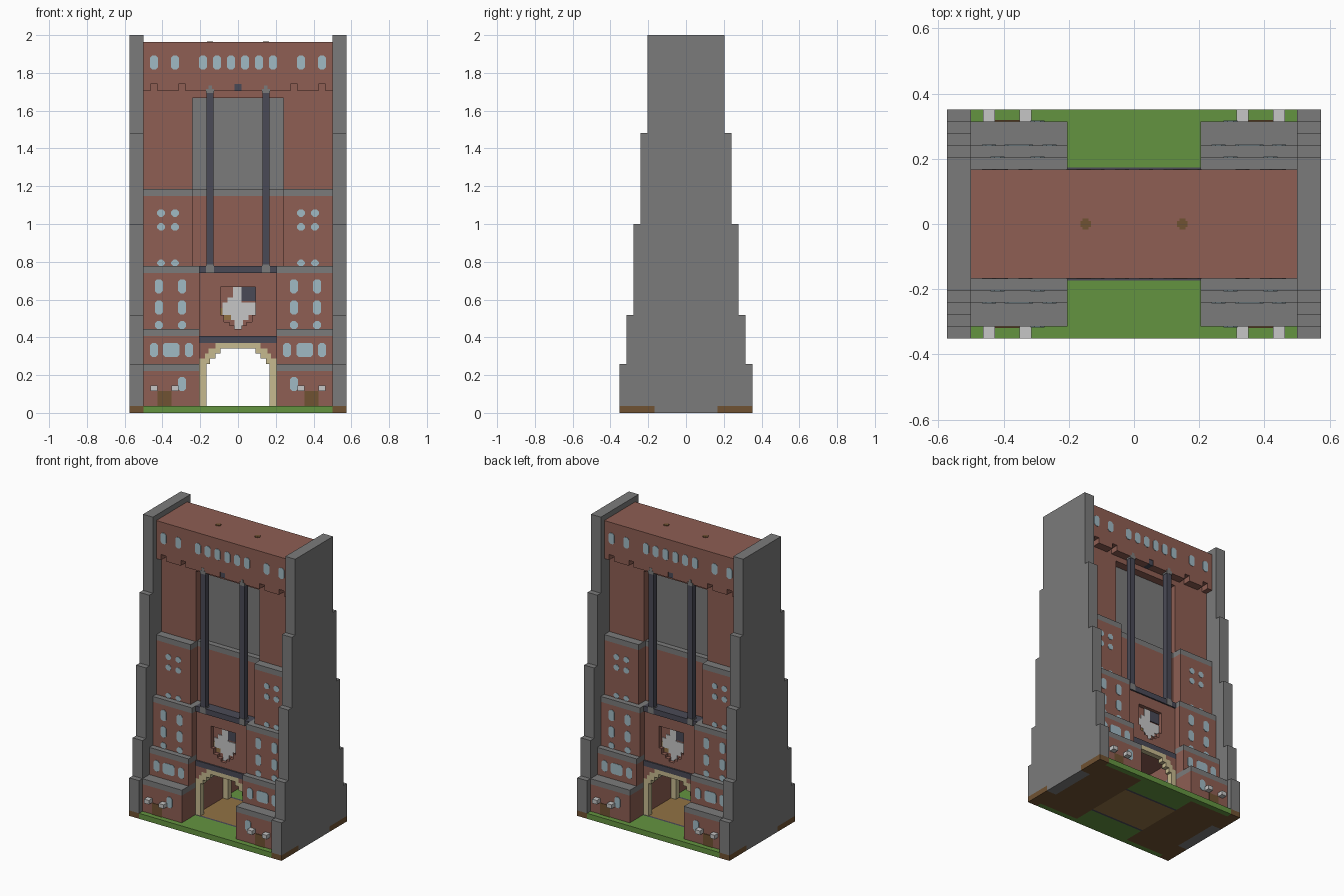
import bpy, bmesh
from mathutils import Matrix, Vector

cube = bpy.data.objects.get("Cube")
if cube:
    bpy.data.objects.remove(cube, do_unlink=True)

U = 2 / 108  # one building block


def srgb(*rgb):
    return tuple((c / 255 / 12.92) if c < 11 else ((c / 255 + 0.055) / 1.055) ** 2.4 for c in rgb) + (1,)


def material(name, *rgb):
    m = bpy.data.materials.new(name)
    m.use_nodes = True
    m.diffuse_color = srgb(*rgb)
    m.node_tree.nodes["Principled BSDF"].inputs["Base Color"].default_value = srgb(*rgb)
    return m


RED = material("red brick", 142, 94, 83)
GREY = material("grey stone", 123, 123, 123)
GREEN = material("grass green", 100, 148, 64)
BLUE = material("pale blue glass", 160, 186, 196)
DARK = material("dark slate", 74, 74, 86)
CREAM = material("cream stone", 198, 186, 143)
BROWN = material("earth brown", 112, 82, 50)
WHITE = material("pale white", 198, 198, 198)
TAN = material("tan path", 146, 114, 68)

parts = {}


def mesh_of(name, mat):
    return parts.setdefault(name, (bmesh.new(), mat))[0]


def raw_box(name, mat, x, y, z):
    lo, hi = Vector((x[0], y[0], z[0])), Vector((x[1], y[1], z[1]))
    size = [abs(c) for c in hi - lo]
    bmesh.ops.create_cube(mesh_of(name, mat), size=1,
                          matrix=Matrix.Translation((lo + hi) / 2) @ Matrix.Diagonal((*size, 1)))


def spans(r):
    """A range from zero is one centred span; any other is mirrored."""
    a, b = r
    return [(-b, b)] if a == 0 else [(a, b), (-b, -a)]


def box(name, mat, x, y, z):
    for xs in spans(x):
        for ys in spans(y):
            raw_box(name, mat, xs, ys, z)


def turned_box(name, mat, x, y, z):
    """Box on the front, repeated on the back by a half turn."""
    for s in (1, -1):
        raw_box(name, mat, (x[0] * s, x[1] * s), (-y[0] * s, -y[1] * s), z)


def window(name, x, y, z, w, h):
    """Thin pane with cut corners on front and back, left and right."""
    bm = mesh_of(name, BLUE)
    a, b, c = w / 2, h / 2, 0.65
    outline = [(a - c, -b), (a, c - b), (a, b - c), (a - c, b),
               (c - a, b), (-a, b - c), (-a, c - b), (c - a, -b)]
    for sx in (1, -1):
        for sy in (1, -1):
            verts = [bm.verts.new((sx * x + px, sy * y, z + pz)) for px, pz in outline]
            face = bm.faces.new(verts)
            new = bmesh.ops.extrude_face_region(bm, geom=[face])["geom"]
            bmesh.ops.translate(bm, vec=(0, sy * 0.15, 0),
                                verts=[g for g in new if isinstance(g, bmesh.types.BMVert)])


# Ground slab
box("grass", GREEN, (11, 27), (17, 19), (0, 2))
box("grass", GREEN, (0, 11), (9.4, 19), (0, 2))
box("earth", BROWN, (11, 27), (0, 17), (0, 2))
box("earth", BROWN, (27, 31), (9, 19), (0, 2))
box("path_edge", DARK, (0, 11), (8.6, 9.4), (0, 2))
box("path", TAN, (0, 11), (0, 8.6), (0, 2))

# Stepped side piers
box("side_pier", GREY, (27, 31), (0, 9), (0, 2))
for depth, z0, z1 in ((19, 2, 14), (17, 14, 28), (15, 28, 54), (13, 54, 80), (11, 80, 108)):
    box("side_pier", GREY, (27, 31), (0, depth), (z0, z1))

# Stepped wings with stone ledges
for inner, depth, z0, z1 in ((11, 17, 2, 12), (11, 13, 14, 22), (11, 11, 24, 40), (13, 9, 42, 62)):
    box("wing_wall", RED, (inner, 27), (0, depth), (z0, z1))
    box("wing_ledge", GREY, (inner, 27), (0, depth), (z1, z1 + 2))
box("upper_wall", RED, (13, 27), (0, 6), (64, 92))

# Centre bay: wall, sill, tall pane and head
box("centre_wall", RED, (0, 13), (0, 5), (40, 62))
box("centre_sill", GREY, (0, 13), (0, 5), (62, 64))
box("tall_pane", GREY, (0, 13), (0, 3), (64, 90))
box("pane_head", RED, (0, 13), (0, 6), (90, 92))

# Top storey with notched lower edge
box("top_storey", RED, (0, 27), (0, 9), (94, 106))
box("top_storey", RED, (0, 27), (0, 6), (92, 94))
for x in ((1, 15), (17, 23), (25, 27)):
    box("top_teeth", RED, x, (6, 9), (92, 94))
box("centre_block", DARK, (0, 1), (6, 8.8), (92, 94))

# Roof marks
for half, long in ((0.5, 0.9), (0.9, 0.5)):
    for side in (-8, 8):
        raw_box("roof_mark", BROWN, (side - half, side + half), (-long, long), (106, 106.1 + half / 10))

# Twin columns
box("column", DARK, (7, 9), (7, 9), (42, 92))
box("column_cap", GREY, (6.9, 9.1), (6.9, 9.1), (40, 42.4))
box("column_cap", GREY, (6.9, 9.1), (6.9, 9.1), (91.4, 92.6))
box("column_cap", GREY, (7.5, 8.5), (6.9, 9.1), (92.6, 93.6))

# Gatehouse panel between dark bands
box("gate_core", RED, (0, 11), (0, 7), (20, 40))
box("gate_band", DARK, (0, 11), (7, 9), (20, 22))
box("gate_band", DARK, (0, 11), (5, 9), (40, 42))
box("gate_panel", RED, (0, 11), (7, 8.5), (36, 40))
box("gate_panel", RED, (0, 11), (7, 8.5), (22, 24))
for half, z0, z1 in ((5, 28, 36), (4, 26, 28), (2.5, 25, 26), (1, 24, 25)):
    box("gate_panel", RED, (half, 11), (7, 8.5), (z0, z1))

# Emblem in the recess
for x0, x1, z0, z1 in ((-1.5, 1, 33, 36), (-3, 1, 31.5, 33), (-4.5, 5, 28, 31.5),
                       (-2, 3, 26.5, 28), (-1, 1.5, 24, 26.5)):
    turned_box("emblem_star", WHITE, (x0, x1), (7, 7.3), (z0, z1))
turned_box("emblem_corner", DARK, (1, 5), (7, 7.3), (32, 36))
turned_box("emblem_corner_gold", TAN, (-5, -2), (7, 7.2), (26.5, 30))

# Stepped gate arch
for inner, outer, z0, z1 in ((9, 11, 2, 14), (8, 11, 14, 15.5), (6.5, 9.5, 15.5, 17),
                             (5, 8.5, 17, 18.4), (0, 6.5, 18.4, 20)):
    box("gate_arch", CREAM, (inner, outer), (7, 9), (z0, z1))
    if outer < 11:
        box("arch_corner", RED, (outer, 11), (7, 9), (z0, z1))

# Doors and lamps
box("door", BROWN, (19, 23), (17, 17.2), (2, 6.2))
for x in (17, 23):
    box("lamp", WHITE, (x, x + 2), (17, 19), (6.3, 7.8))

# Windows, storey by storey
window("ground_window", 16, 17, 8.2, 2.3, 4)
for x, w in ((14, 2.3), (19.1, 4.8), (24, 2.3)):
    window("first_window", x, 13, 18, w, 4)
for x in (16, 22.6):
    for z, h in ((36.2, 4), (30.1, 4), (25.1, 2.2)):
        window("second_window", x, 11, z, 2.3, h)
for x in (18, 22):
    for z, h in ((57.1, 2.1), (53.2, 2.1), (42.9, 1.8)):
        window("third_window", x, 9, z, 2.2, h)
for x in (2, 6, 10, 18, 24):
    window("top_window", x, 9, 100.2, 2.3, 4)

# Turn the gathered parts into objects
for name, (bm, mat) in parts.items():
    bmesh.ops.scale(bm, vec=(U, U, U), verts=bm.verts)
    bmesh.ops.recalc_face_normals(bm, faces=bm.faces)
    mesh = bpy.data.meshes.new(name)
    bm.to_mesh(mesh)
    bm.free()
    mesh.materials.append(mat)
    bpy.context.collection.objects.link(bpy.data.objects.new(name, mesh))
